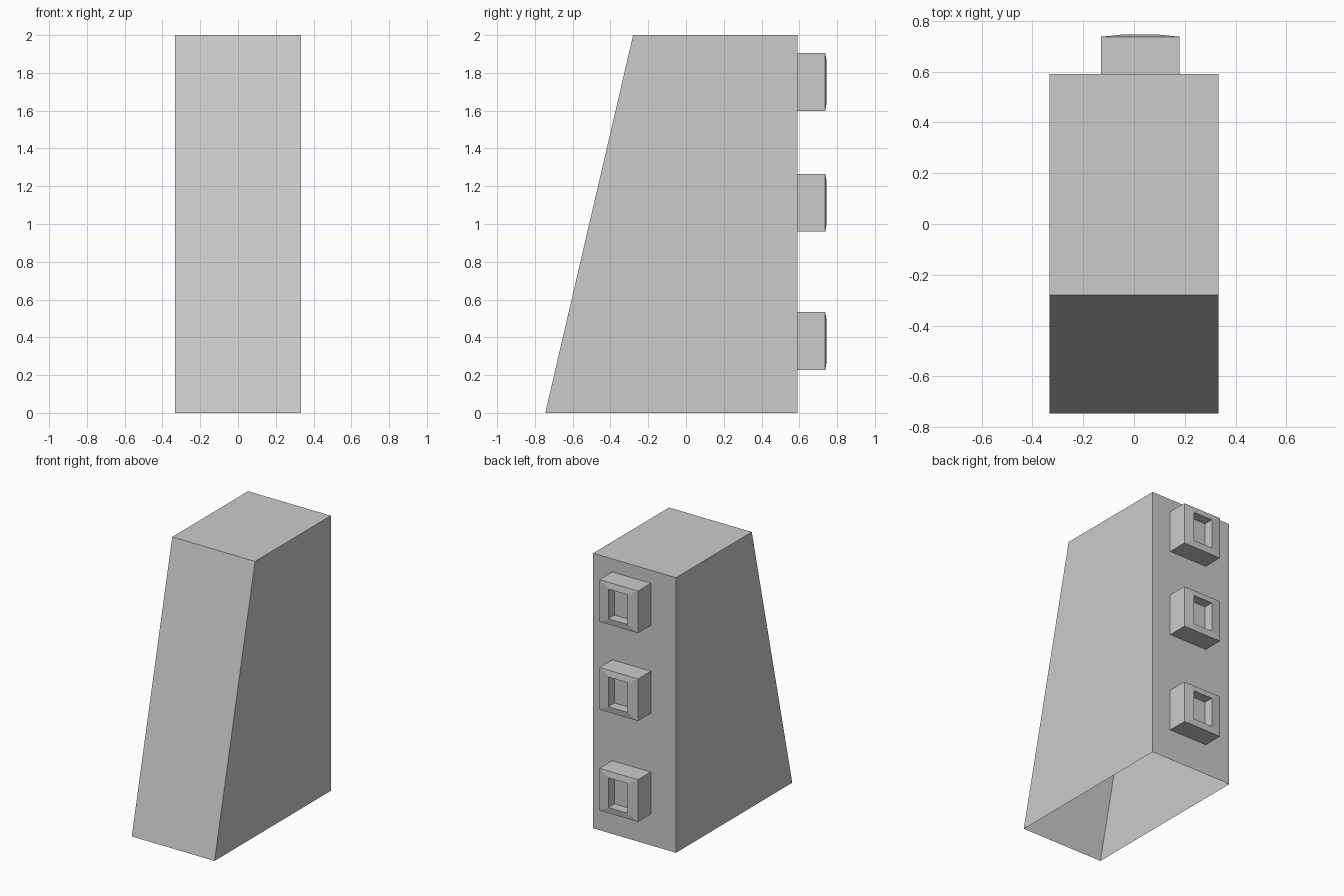
import bpy, bmesh

if "Cube" in bpy.data.objects:
    bpy.data.objects.remove(bpy.data.objects["Cube"])


def make_object(name, bm):
    bmesh.ops.recalc_face_normals(bm, faces=bm.faces)
    mesh = bpy.data.meshes.new(name)
    bm.to_mesh(mesh)
    bm.free()
    obj = bpy.data.objects.new(name, mesh)
    bpy.context.collection.objects.link(obj)
    return obj


def loft(rings):
    """Bridge four-sided rings and cap the last one; the first end stays open."""
    bm = bmesh.new()
    loops = [[bm.verts.new(p) for p in ring] for ring in rings]
    for a, b in zip(loops, loops[1:]):
        for i in range(4):
            j = (i + 1) % 4
            bm.faces.new((a[i], a[j], b[j], b[i]))
    bm.faces.new(loops[-1])
    return bm


def level_ring(half_x, y0, y1, z):
    return [(-half_x, y0, z), (half_x, y0, z), (half_x, y1, z), (-half_x, y1, z)]


def back_ring(cx, cz, half_x, half_z, y):
    return [(cx - half_x, y, cz - half_z), (cx + half_x, y, cz - half_z),
            (cx + half_x, y, cz + half_z), (cx - half_x, y, cz + half_z)]


# Hollow body with a sloping front, open underneath
body = loft([level_ring(0.333, -0.745, 0.59, 0), level_ring(0.333, -0.28, 0.59, 2)])
make_object("sloped_body", body)

# Three recessed blocks on the back, each with a slightly raised rim
for label, cz in (("lower", 0.38), ("middle", 1.113), ("upper", 1.752)):
    block = loft([
        back_ring(0.025, cz, 0.155, 0.153, 0.59),
        back_ring(0.025, cz, 0.155, 0.153, 0.737),
        back_ring(0.025, cz, 0.077, 0.108, 0.745),
        back_ring(0.025, cz, 0.077, 0.108, 0.675),
    ])
    make_object(label + "_back_block", block)
